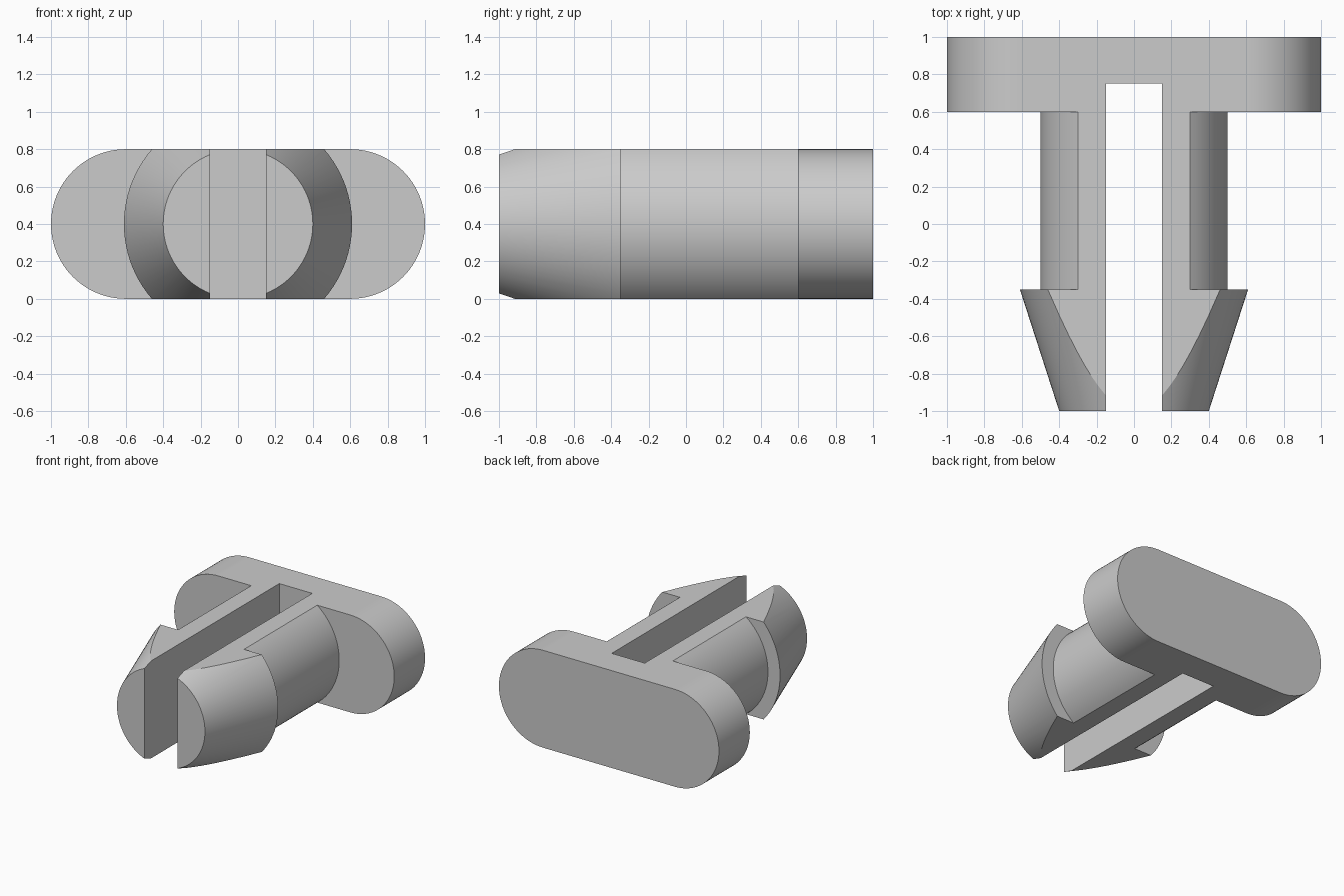
import bpy, bmesh, math
from mathutils import Matrix

if "Cube" in bpy.data.objects:
    bpy.data.objects.remove(bpy.data.objects["Cube"], do_unlink=True)

HALF = 0.4          # half thickness, also the middle height
SEGMENTS = 96

grey = bpy.data.materials.new("light grey")
grey.use_nodes = True
colour = (0.6, 0.6, 0.6, 1)
grey.diffuse_color = colour
grey.node_tree.nodes["Principled BSDF"].inputs["Base Color"].default_value = colour


def finish(name, bm):
    bmesh.ops.remove_doubles(bm, verts=bm.verts, dist=1e-5)
    bmesh.ops.recalc_face_normals(bm, faces=bm.faces)
    mesh = bpy.data.meshes.new(name)
    bm.to_mesh(mesh)
    bm.free()
    mesh.materials.append(grey)
    obj = bpy.data.objects.new(name, mesh)
    bpy.context.collection.objects.link(obj)
    return obj


def box(name, x, y0, y1, z0, z1):
    bm = bmesh.new()
    bmesh.ops.create_cube(bm, size=1)
    bm.transform(Matrix.Translation((0, (y0 + y1) / 2, (z0 + z1) / 2))
                 @ Matrix.Diagonal((2 * x, y1 - y0, z1 - z0, 1)))
    return finish(name, bm)


def lathe(name, profile):
    # Revolve (radius, y) points about the lengthwise axis
    bm = bmesh.new()
    verts = [bm.verts.new((r, y, HALF)) for r, y in profile]
    edges = [bm.edges.new(pair) for pair in zip(verts, verts[1:])]
    bmesh.ops.spin(bm, geom=verts + edges, cent=(0, 0, HALF), axis=(0, 1, 0),
                   angle=math.tau, steps=SEGMENTS, use_merge=True)
    # Close both ends
    bmesh.ops.remove_doubles(bm, verts=bm.verts, dist=1e-5)
    bmesh.ops.holes_fill(bm, edges=bm.edges, sides=0)
    return finish(name, bm)


def stadium(name, centre, radius, y0, y1):
    bm = bmesh.new()
    outline = []
    half_turn = SEGMENTS // 2
    for side in (1, -1):
        for i in range(half_turn + 1):
            a = math.pi * (i / half_turn - 0.5)
            outline.append(bm.verts.new((side * (centre + radius * math.cos(a)), y0,
                                         HALF + side * radius * math.sin(a))))
    face = bm.faces.new(outline)
    new = bmesh.ops.extrude_face_region(bm, geom=[face])["geom"]
    moved = [v for v in new if isinstance(v, bmesh.types.BMVert)]
    bmesh.ops.translate(bm, verts=moved, vec=(0, y1 - y0, 0))
    return finish(name, bm)


def combine(obj, tool, operation):
    mod = obj.modifiers.new(operation, "BOOLEAN")
    mod.operation, mod.object, mod.solver = operation, tool, "EXACT"
    bpy.context.view_layer.update()
    result = bpy.data.meshes.new_from_object(
        obj.evaluated_get(bpy.context.evaluated_depsgraph_get()))
    obj.modifiers.clear()
    obj.data = result
    bpy.data.objects.remove(tool, do_unlink=True)


# Barbed shaft, flattened above and below
clip = lathe("split_clip", [(0.4, -1), (0.61, -0.35), (0.5, -0.35), (0.5, 0.7)])
combine(clip, box("flattening_block", 1.5, -2, 2, 0, 2 * HALF), "INTERSECT")

# Rounded head plate
combine(clip, stadium("head_plate", 0.6, HALF, 0.6, 1), "UNION")

# Slot between the two prongs
combine(clip, box("slot_cutter", 0.15, -2, 0.75, -1, 2), "DIFFERENCE")

# Smooth curved walls, keep crisp edges
bpy.ops.object.select_all(action="DESELECT")
clip.select_set(True)
bpy.context.view_layer.objects.active = clip
bpy.ops.object.shade_smooth_by_angle(angle=math.radians(20))
weighted = clip.modifiers.new("flat_face_normals", "WEIGHTED_NORMAL")
weighted.keep_sharp = True
